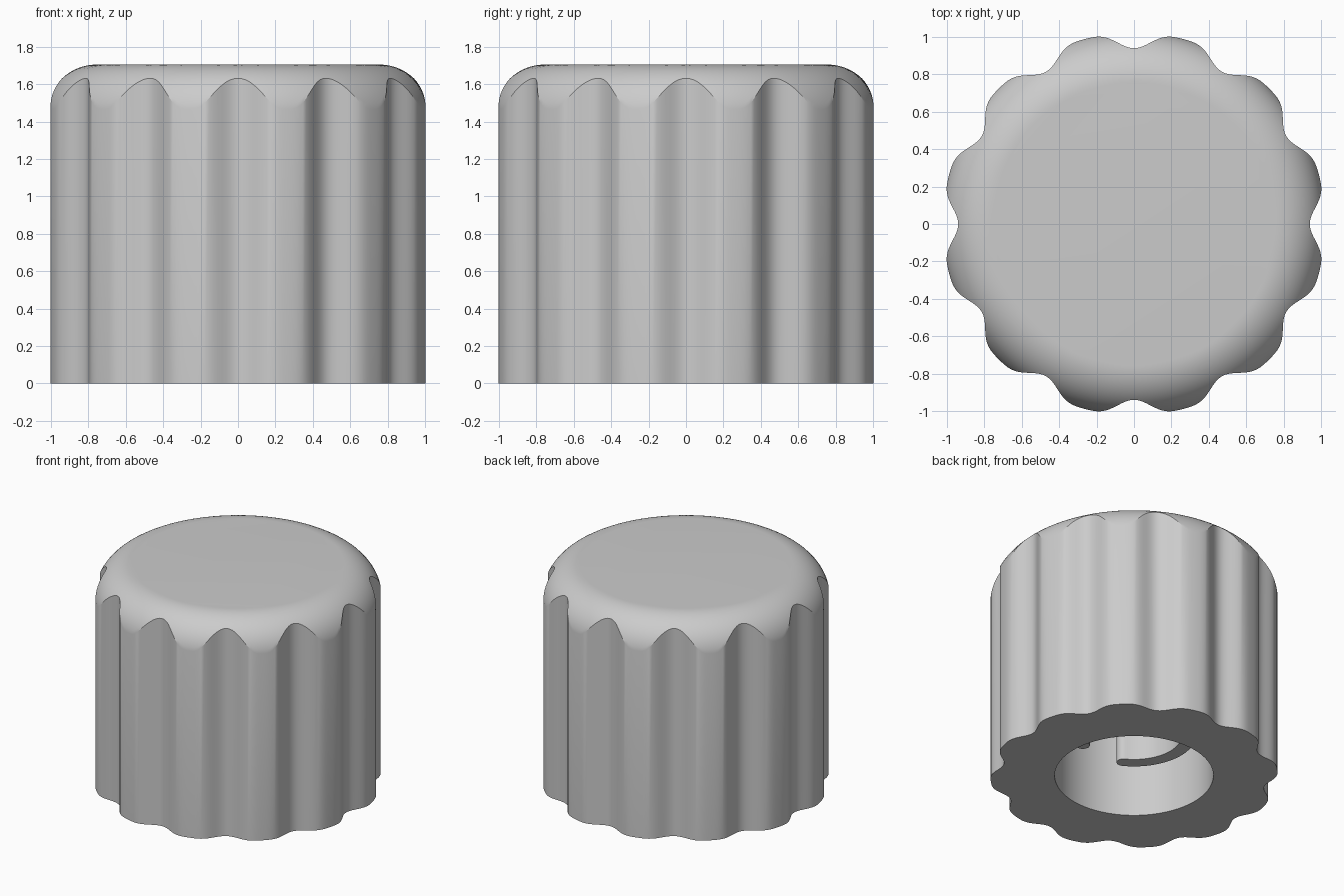
import bpy, bmesh
from math import sin, cos, pi, sqrt, atan2, radians

default = bpy.data.objects.get("Cube")
if default:
    bpy.data.objects.remove(default, do_unlink=True)

# Dimensions
LOBES, STEPS = 12, 288
HEIGHT, FILLET, FLAT_R = 1.705, 0.27, 0.755
BORE_R, CEILING = 0.565, 1.4
STEM_R, STEM_HALF, STEM_Z = 0.39, 0.05, 0.33

grey = bpy.data.materials.new("plain_grey")
grey.use_nodes = True
grey.diffuse_color = (0.6, 0.6, 0.6, 1)
grey.node_tree.nodes["Principled BSDF"].inputs["Base Color"].default_value = (0.6, 0.6, 0.6, 1)


def finish(bm, name):
    bmesh.ops.recalc_face_normals(bm, faces=bm.faces)
    mesh = bpy.data.meshes.new(name)
    bm.to_mesh(mesh)
    bm.free()
    mesh.materials.append(grey)
    obj = bpy.data.objects.new(name, mesh)
    bpy.context.collection.objects.link(obj)
    bpy.ops.object.select_all(action='DESELECT')
    obj.select_set(True)
    bpy.context.view_layer.objects.active = obj
    bpy.ops.object.shade_smooth_by_angle(angle=radians(22))
    return obj


def grip_radius(a):
    """Fluted outline: broad lobes with narrower valleys."""
    t = (1 - cos(LOBES * a)) / 2
    return 0.94 + 0.083 * sin(t * pi / 2)


def body_profile(a):
    """Bore, underside, fluted wall and rounded shoulder at one angle."""
    w = grip_radius(a)
    centre_z = HEIGHT - FILLET
    start = atan2(sqrt(FILLET ** 2 - (w - FLAT_R) ** 2), w - FLAT_R)
    points = [(BORE_R, CEILING), (BORE_R, 0), (w, 0)]
    arc = 14
    for i in range(arc + 1):
        b = start + (pi / 2 - start) * i / arc
        points.append((FLAT_R + FILLET * cos(b), centre_z + FILLET * sin(b)))
    return points


# Knob body, swept around the axis
bm = bmesh.new()
columns = []
for s in range(STEPS):
    a = 2 * pi * s / STEPS
    columns.append([bm.verts.new((r * cos(a), r * sin(a), z)) for r, z in body_profile(a)])
for s in range(STEPS):
    c, d = columns[s], columns[(s + 1) % STEPS]
    for i in range(len(c) - 1):
        bm.faces.new((c[i], d[i], d[i + 1], c[i + 1]))
bm.faces.new([c[-1] for c in columns])
bm.faces.new([c[0] for c in columns])
finish(bm, "knob_body")


# Split stem inside the bore: two curved walls with rounded ends
def stem_wall(name, middle):
    half = radians(61)
    outline = []

    def arc(radius, a0, a1, n, cx=0, cy=0):
        for i in range(n + 1):
            a = a0 + (a1 - a0) * i / n
            outline.append((cx + radius * cos(a), cy + radius * sin(a)))

    lo, hi = middle - half, middle + half
    arc(STEM_R + STEM_HALF, lo, hi, 32)
    arc(STEM_HALF, hi + pi / 10, hi + pi * 0.9, 8, STEM_R * cos(hi), STEM_R * sin(hi))
    arc(STEM_R - STEM_HALF, hi, lo, 32)
    arc(STEM_HALF, lo + pi * 1.1, lo + pi * 1.9, 8, STEM_R * cos(lo), STEM_R * sin(lo))
    bm = bmesh.new()
    base = bm.faces.new([bm.verts.new((x, y, STEM_Z)) for x, y in outline])
    top = bmesh.ops.extrude_face_region(bm, geom=[base], use_keep_orig=True)["geom"]
    moved = [v for v in top if isinstance(v, bmesh.types.BMVert)]
    bmesh.ops.translate(bm, verts=moved, vec=(0, 0, CEILING - STEM_Z))
    finish(bm, name)


stem_wall("stem_wall_left", 0)
stem_wall("stem_wall_right", pi)
